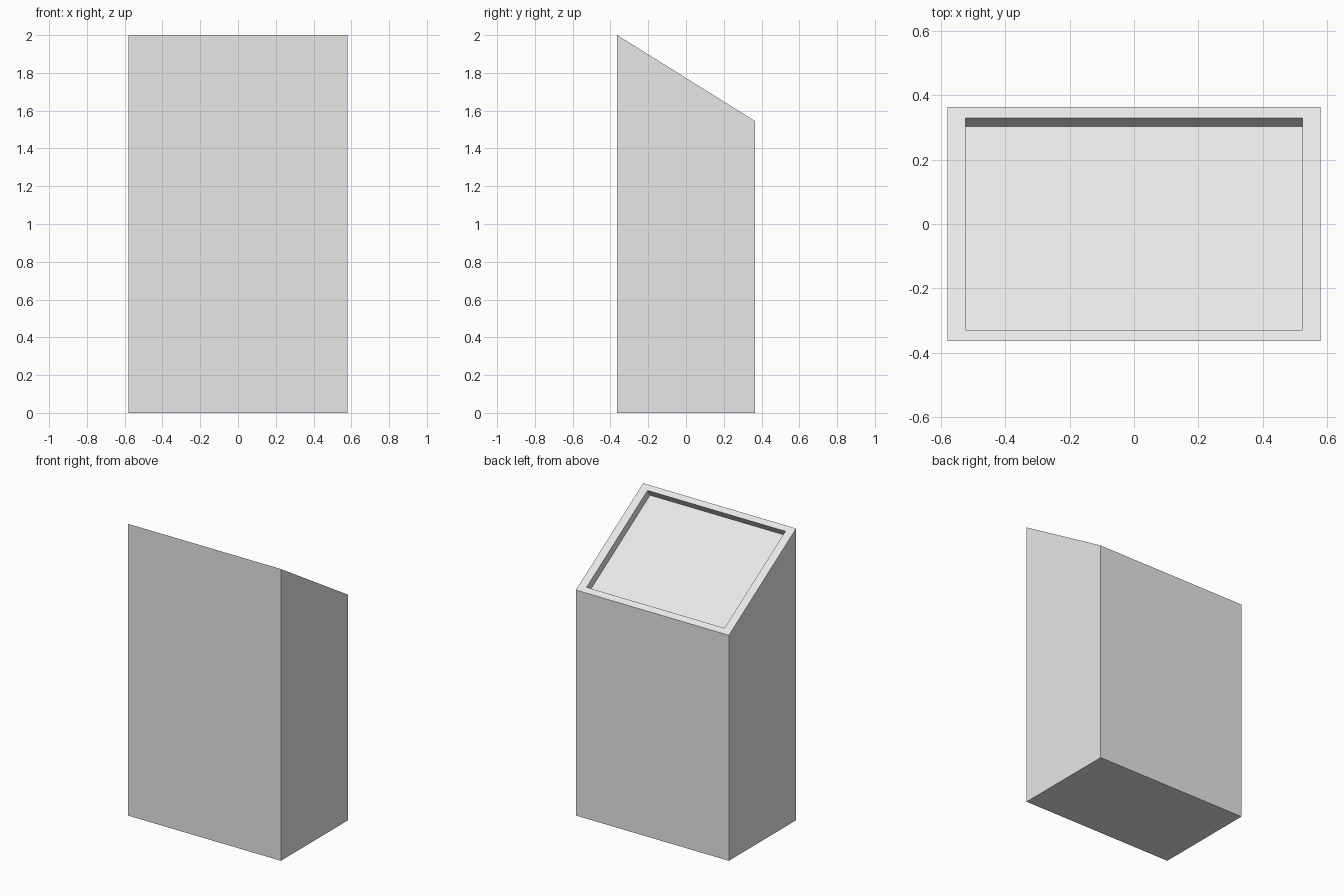
import bpy
import bmesh
from mathutils import Vector

cube = bpy.data.objects.get("Cube")
if cube:
    bpy.data.objects.remove(cube, do_unlink=True)

W, D = 0.58, 0.364           # half width, half depth
FRONT_H, BACK_H = 2.0, 1.546
RIM_X, RIM_Y = 0.523, 0.33   # half size of the recess opening
DEPTH = 0.051

# Plain grey
grey = bpy.data.materials.new("plain_grey")
grey.use_nodes = True
colour = (0.8, 0.8, 0.8, 1)
grey.diffuse_color = colour
grey.node_tree.nodes["Principled BSDF"].inputs["Base Color"].default_value = colour

# Box with a sloping top
bm = bmesh.new()
bmesh.ops.create_cube(bm, size=2)
for v in bm.verts:
    top = (FRONT_H if v.co.y < 0 else BACK_H) if v.co.z > 0 else 0
    v.co = (v.co.x * W, v.co.y * D, top)

# Inset the sloping face to leave a rim
bm.normal_update()
lid = max(bm.faces, key=lambda f: f.normal.z)
centre = lid.calc_center_median()
normal = lid.normal.copy()
bmesh.ops.inset_region(bm, faces=[lid], thickness=0.03)
for v in lid.verts:
    offset = v.co - centre
    v.co = centre + Vector((RIM_X * (1 if offset.x > 0 else -1),
                            offset.y * RIM_Y / abs(offset.y),
                            offset.z * RIM_Y / abs(offset.y)))

# Sink the panel square to the slope
panel = bmesh.ops.extrude_face_region(bm, geom=[lid])["geom"]
bmesh.ops.translate(bm, vec=normal * -DEPTH,
                    verts=[g for g in panel if isinstance(g, bmesh.types.BMVert)])
if lid.is_valid:
    bmesh.ops.delete(bm, geom=[lid], context="FACES_ONLY")
bmesh.ops.recalc_face_normals(bm, faces=bm.faces)

mesh = bpy.data.meshes.new("sloped_cabinet")
bm.to_mesh(mesh)
bm.free()
mesh.materials.append(grey)
cabinet = bpy.data.objects.new("sloped_cabinet", mesh)
bpy.context.collection.objects.link(cabinet)
